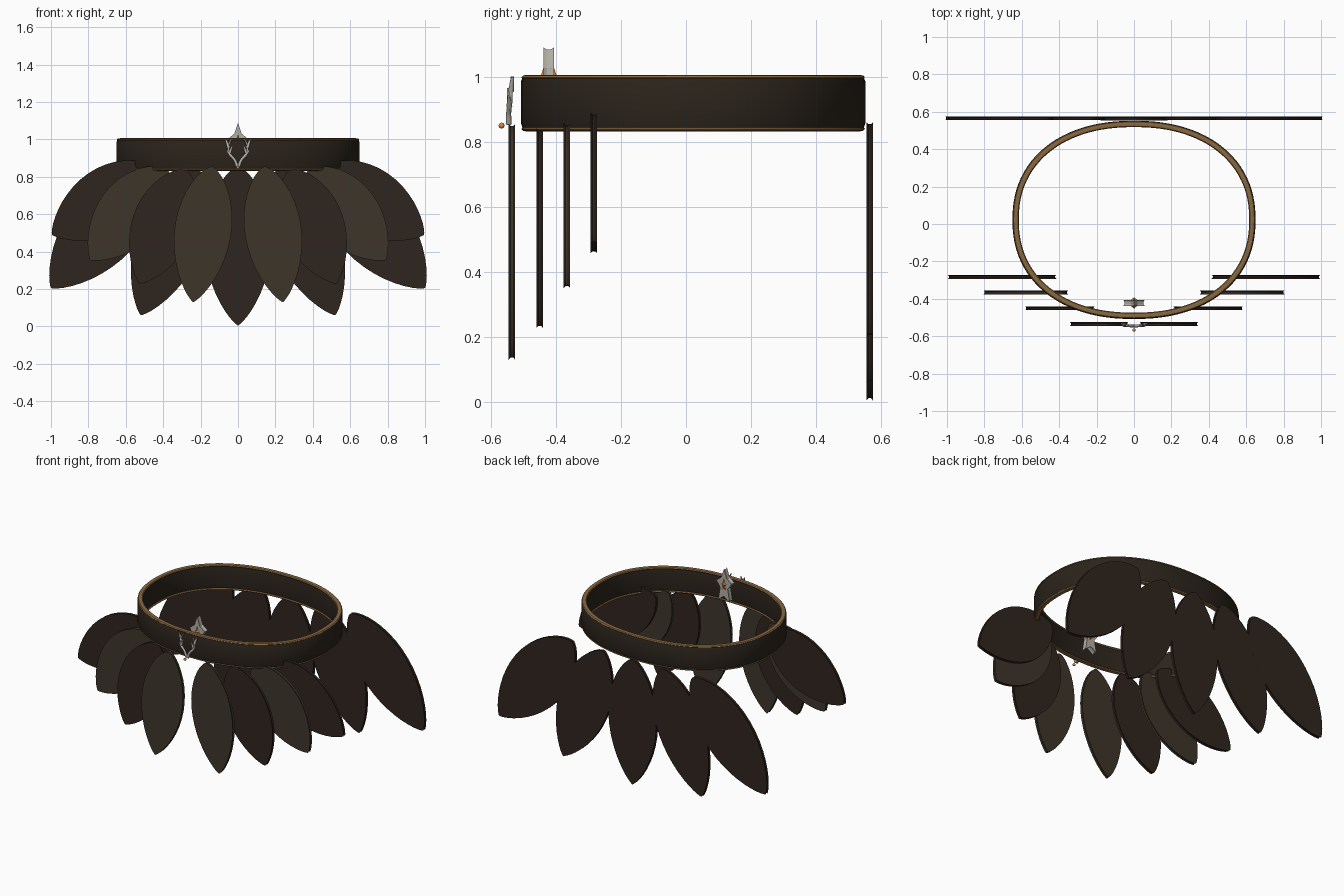
import bpy, bmesh
from math import pi, cos, sin, copysign, hypot
from mathutils import Vector

if "Cube" in bpy.data.objects:
    bpy.data.objects.remove(bpy.data.objects["Cube"])


def material(name, rgb):
    m = bpy.data.materials.new(name)
    m.diffuse_color = (*rgb, 1)
    m.use_nodes = True
    m.node_tree.nodes["Principled BSDF"].inputs["Base Color"].default_value = m.diffuse_color
    return m


DARK = material("dark_brown", (0.028, 0.018, 0.013))
LIGHT = material("olive_brown", (0.048, 0.036, 0.023))
LEATHER = material("leather", (0.024, 0.017, 0.011))
GOLD = material("bronze", (0.25, 0.14, 0.05))
SILVER = material("silver", (0.45, 0.43, 0.38))
ORANGE = material("orange", (0.75, 0.24, 0.05))


def finish(name, bm, mat, smooth=True):
    bmesh.ops.recalc_face_normals(bm, faces=bm.faces)
    me = bpy.data.meshes.new(name)
    bm.to_mesh(me)
    bm.free()
    ob = bpy.data.objects.new(name, me)
    bpy.context.collection.objects.link(ob)
    me.materials.append(mat)
    if smooth:
        bpy.ops.object.select_all(action='DESELECT')
        ob.select_set(True)
        bpy.context.view_layer.objects.active = ob
        bpy.ops.object.shade_smooth_by_angle()
    return ob


def bridge(bm, a, b):
    for i in range(len(a)):
        j = (i + 1) % len(a)
        bm.faces.new((a[i], a[j], b[j], b[i]))


# ---- belt: a cross-section (offset from outer edge, z) swept round an oval
def oval_ring(name, section, mat, n=96):
    bm = bmesh.new()
    rings = []
    for off, z in section:
        ring = []
        for i in range(n):
            c, s = cos(2 * pi * i / n), sin(2 * pi * i / n)
            x = (0.65 + off) * copysign(abs(c) ** 0.9, c)
            y = 0.022 + (0.53 + off) * copysign(abs(s) ** 0.9, s)
            ring.append(bm.verts.new((x, y, z)))
        rings.append(ring)
    for k in range(len(rings)):
        bridge(bm, rings[k], rings[(k + 1) % len(rings)])
    return finish(name, bm, mat)


oval_ring("belt_band", [(-0.006, 0.84), (0, 0.86), (0, 0.985), (-0.006, 0.998),
                        (-0.026, 0.998), (-0.03, 0.985), (-0.03, 0.86), (-0.026, 0.84)], LEATHER)
for label, zc in (("top", 0.998), ("bottom", 0.84)):
    sec = [(-0.018 + 0.016 * cos(a * pi / 4), zc + 0.008 * sin(a * pi / 4)) for a in range(8)]
    oval_ring("belt_trim_" + label, sec, GOLD)


# ---- flat plate in the xz plane with a shallow groove round its edge
def plate(name, pts, y, half, groove, mat, smooth=True):
    bm = bmesh.new()
    c = sum((Vector(p) for p in pts), Vector((0, 0))) / len(pts)
    loops = []
    for dy, inset in ((-half, 0), (-half * 0.4, groove), (half * 0.4, groove), (half, 0)):
        loop = []
        for p in pts:
            d = Vector(p) - c
            q = c + d * (1 - inset / d.length)
            loop.append(bm.verts.new((q.x, y + dy, q.y)))
        loops.append(loop)
    for a, b in zip(loops, loops[1:]):
        bridge(bm, a, b)
    bm.faces.new(loops[0])
    bm.faces.new(loops[-1])
    return finish(name, bm, mat, smooth)


def leaf(name, root, tip, width, y, mat, side=1, n=20):
    r, t = Vector((root[0] * side, root[1])), Vector((tip[0] * side, tip[1]))
    ax = t - r
    nor = Vector((-ax.y, ax.x)).normalized()
    left, right = [], []
    for i in range(1, n):
        u = (1 - cos(pi * i / n)) / 2
        w = width * u ** 0.7 * (1 - u) ** 0.8 / 0.355
        left.append(r + ax * u + nor * w)
        right.append(r + ax * u - nor * w)
    plate(name, [r] + left + [t] + right[::-1], y, 0.01, 0.007, mat)


# root, tip, half width, y, material
LEAVES = [
    ("front_leaf_1", (0.14, 0.855), (0.24, 0.13), 0.152, -0.535, LIGHT),
    ("front_leaf_2", (0.28, 0.842), (0.525, 0.228), 0.168, -0.45, DARK),
    ("front_leaf_3", (0.38, 0.845), (0.79, 0.355), 0.172, -0.366, LIGHT),
    ("front_leaf_4", (0.42, 0.84), (0.995, 0.49), 0.18, -0.283, DARK),
    ("back_leaf_2", (0.22, 0.85), (0.52, 0.06), 0.18, 0.565, DARK),
    ("back_leaf_3", (0.45, 0.85), (1.0, 0.205), 0.195, 0.5655, DARK),
]
for side, tag in ((1, "_right"), (-1, "_left")):
    for nm, root, tip, w, y, mat in LEAVES:
        leaf(nm + tag, root, tip, w, y, mat, side)
leaf("back_leaf_centre", (0, 0.855), (0, 0.005), 0.18, 0.5645, DARK)

# ---- tall star inside the front of the belt: silver frame, faceted orange core
half_star = [(0.02, 1.03), (0.057, 1.0), (0.028, 0.96), (0.042, 0.875)]
star = [(0, 1.09)] + half_star + [(0, 0.905)] + [(-x, z) for x, z in half_star[::-1]]
plate("star_frame", star, -0.422, 0.016, 0.006, SILVER, False)
bm = bmesh.new()
rim = [bm.verts.new((x * 0.65, -0.422, 0.975 + (z - 0.975) * (0.9 if z > 1.05 else 0.7))) for x, z in star]
for dy in (-0.03, 0.03):
    apex = bm.verts.new((0, -0.422 + dy, 0.985))
    for i in range(len(rim)):
        bm.faces.new((rim[i], rim[(i + 1) % len(rim)], apex))
finish("star_core", bm, ORANGE, False)


# ---- antler ornament on the belt front
def tube(name, paths, radius, mat):
    cu = bpy.data.curves.new(name, 'CURVE')
    cu.dimensions = '3D'
    cu.bevel_depth = radius
    cu.bevel_resolution = 2
    cu.use_fill_caps = True
    cu.resolution_u = 4
    for path in paths:
        sp = cu.splines.new('BEZIER')
        sp.bezier_points.add(len(path) - 1)
        for k, (bp, p) in enumerate(zip(sp.bezier_points, path)):
            bp.co = p
            bp.radius = 1 - 0.55 * k / (len(path) - 1)
            bp.handle_left_type = bp.handle_right_type = 'AUTO'
    cu.materials.append(mat)
    ob = bpy.data.objects.new(name, cu)
    bpy.context.collection.objects.link(ob)


BEAM = [(0.004, -0.545, 0.855), (0.018, -0.545, 0.89), (0.046, -0.54, 0.925),
        (0.05, -0.538, 0.965), (0.036, -0.535, 1.0)]
TINES = [[(0.046, -0.541, 0.925), (0.03, -0.546, 0.965)],
         [(0.05, -0.538, 0.955), (0.06, -0.535, 0.985), (0.066, -0.533, 1.0)],
         [(0.035, -0.543, 0.908), (0.06, -0.545, 0.94)]]
for side, tag in ((1, "right"), (-1, "left")):
    tube("antler_" + tag, [[(x * side, y, z) for x, y, z in p] for p in [BEAM] + TINES], 0.009, SILVER)

# ---- small bead at the antler base
bm = bmesh.new()
bmesh.ops.create_uvsphere(bm, u_segments=16, v_segments=10, radius=0.009)
bmesh.ops.translate(bm, verts=bm.verts, vec=(0, -0.567, 0.85))
finish("antler_bead", bm, ORANGE)
